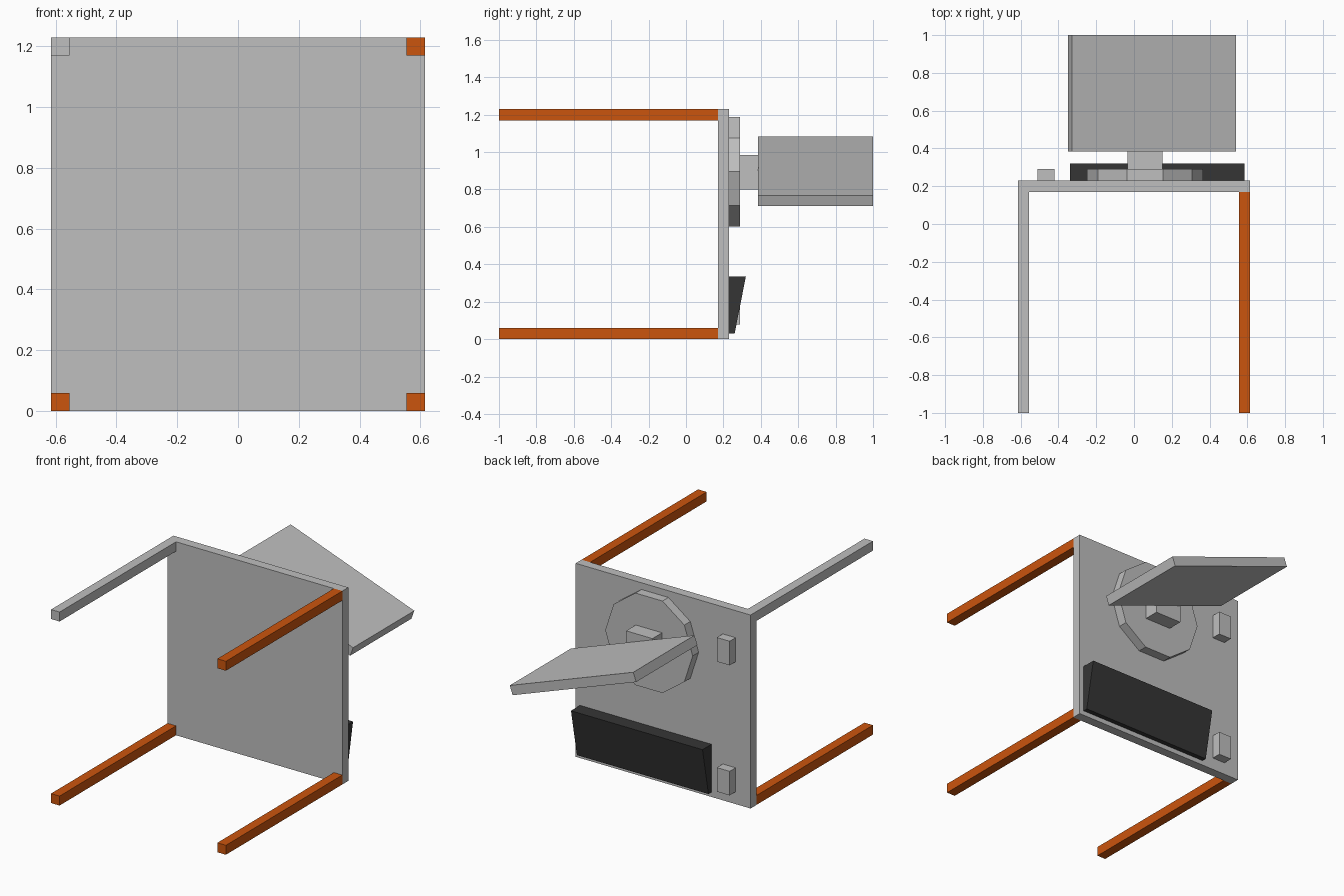
import bpy, bmesh, math
from mathutils import Vector

if "Cube" in bpy.data.objects:
    bpy.data.objects.remove(bpy.data.objects["Cube"])


def material(name, rgb):
    m = bpy.data.materials.new(name)
    m.diffuse_color = (*rgb, 1)
    m.use_nodes = True
    m.node_tree.nodes["Principled BSDF"].inputs["Base Color"].default_value = m.diffuse_color
    return m


grey = material("light grey", (0.52, 0.52, 0.52))
orange = material("burnt orange", (0.60, 0.09, 0.004))
black = material("charcoal", (0.036, 0.036, 0.036))


def prism(name, profile, axis, mat):
    """Extrude a closed 3D profile along the axis vector."""
    bm = bmesh.new()
    face = bm.faces.new([bm.verts.new(p) for p in profile])
    ext = bmesh.ops.extrude_face_region(bm, geom=[face])
    moved = [g for g in ext["geom"] if isinstance(g, bmesh.types.BMVert)]
    bmesh.ops.translate(bm, verts=moved, vec=Vector(axis))
    # keep the starting cap so the solid is closed
    if not face.is_valid:
        bmesh.ops.holes_fill(bm, edges=bm.edges[:])
    bmesh.ops.recalc_face_normals(bm, faces=bm.faces[:])
    me = bpy.data.meshes.new(name)
    bm.to_mesh(me)
    bm.free()
    me.materials.append(mat)
    ob = bpy.data.objects.new(name, me)
    bpy.context.collection.objects.link(ob)
    return ob


def box(name, x, y, z, mat):
    """Box from (min, max) pairs."""
    prof = [(x[0], y[0], z[0]), (x[1], y[0], z[0]), (x[1], y[0], z[1]), (x[0], y[0], z[1])]
    return prism(name, prof, (0, y[1] - y[0], 0), mat)


H, T = 0.615, 0.06          # half width of the desk, board thickness
Y0, Y1 = 0.17, 0.23         # desk top, lying on its side

# desk top
box("desk_top", (-H, H), (Y0, Y1), (0, 2 * H), grey)

# four legs, one of them unpainted
for sx, side in ((-1, "left"), (1, "right")):
    for z, level in ((0, "lower"), (2 * H - T, "upper")):
        x = -H if sx < 0 else H - T
        mat = grey if (side, level) == ("left", "upper") else orange
        box(f"leg_{side}_{level}", (x, x + T), (-1, Y0), (z, z + T), mat)

# monitor: ten-sided foot, neck and tilted screen
cx, cz, r = 0.0575, 0.895, 0.3075
foot = [(cx + r * math.cos(math.tau * i / 10), Y1, cz + r * math.sin(math.tau * i / 10))
        for i in range(10)]
prism("monitor_foot", foot, (0, T, 0), grey)
box("monitor_neck", (cx - 0.0925, cx + 0.0925), (Y1 + T, 0.387), (0.80, 0.985), grey)
screen = box("monitor_screen", (-0.4625, 0.4625), (0.385, 1), (-0.03, 0.03), grey)
screen.rotation_euler.y = math.radians(20)
screen.location = (0.095, 0, 0.8975)

# wedge keyboard
prism("keyboard", [(-0.34, Y1, 0.03), (-0.34, 0.26, 0.03), (-0.34, 0.32, 0.335), (-0.34, Y1, 0.335)],
      (0.925, 0, 0), black)

# mouse and small block beside the monitor
for name, z in (("mouse", 0.078), ("desk_block", 0.905)):
    box(name, (-0.51, -0.42), (Y1, Y1 + T), (z, z + 0.153), grey)
